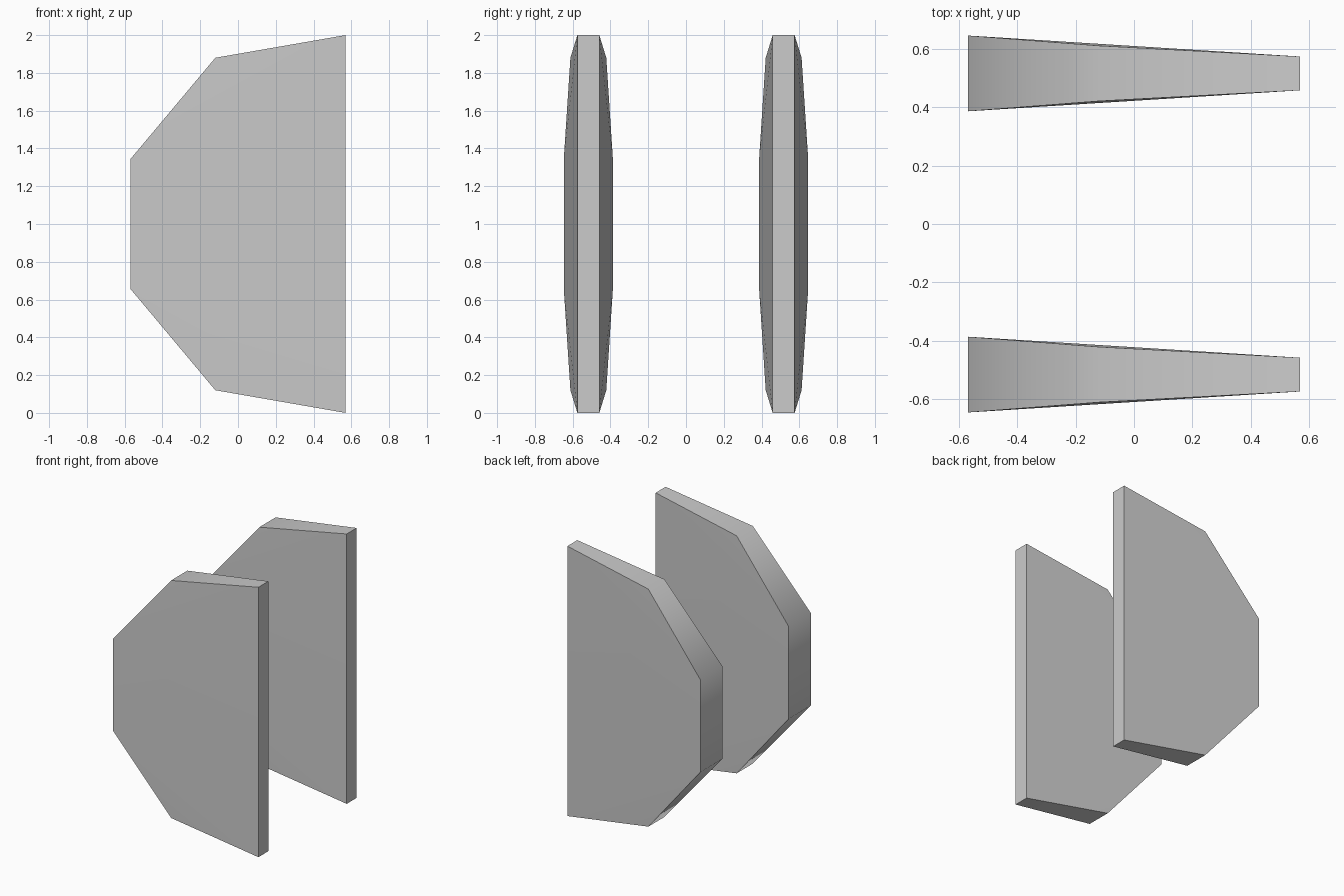
import bpy
import bmesh
from math import radians

cube = bpy.data.objects.get("Cube")
if cube:
    bpy.data.objects.remove(cube, do_unlink=True)

grey = bpy.data.materials.new("plain grey")
grey.use_nodes = True
grey.diffuse_color = (0.6, 0.6, 0.6, 1)
grey.node_tree.nodes["Principled BSDF"].inputs["Base Color"].default_value = (0.6, 0.6, 0.6, 1)

# Upper half of the outline: x, height above the middle, half thickness
STATIONS = [(0.57, 1.0, 0.058), (-0.12, 0.88, 0.095), (-0.57, 0.343, 0.13)]


def make_plate(name, y):
    """Tapered plate, thin along its straight edge and thick at its blunt edge."""
    bm = bmesh.new()
    outline = STATIONS + [(x, -h, t) for x, h, t in reversed(STATIONS)]
    sides = []
    for s in (-1, 1):
        ring = [bm.verts.new((x, y + s * t, 1 + h)) for x, h, t in outline]
        # Flat middle panel with a shallow corner facet above and below
        bm.faces.new([ring[i] for i in (0, 2, 3, 5)])
        bm.faces.new(ring[0:3])
        bm.faces.new(ring[3:6])
        sides.append(ring)
    # Rim
    front, back = sides
    for i in range(len(outline)):
        j = (i + 1) % len(outline)
        bm.faces.new((front[i], front[j], back[j], back[i]))
    bmesh.ops.recalc_face_normals(bm, faces=bm.faces)
    mesh = bpy.data.meshes.new(name)
    bm.to_mesh(mesh)
    bm.free()
    mesh.materials.append(grey)
    obj = bpy.data.objects.new(name, mesh)
    bpy.context.collection.objects.link(obj)
    return obj


plates = [make_plate("front_plate", -0.517), make_plate("back_plate", 0.517)]

# Smooth the rim bends and keep the plate edges sharp
bpy.ops.object.select_all(action='DESELECT')
for plate in plates:
    plate.select_set(True)
bpy.context.view_layer.objects.active = plates[0]
bpy.ops.object.shade_smooth_by_angle(angle=radians(45))
